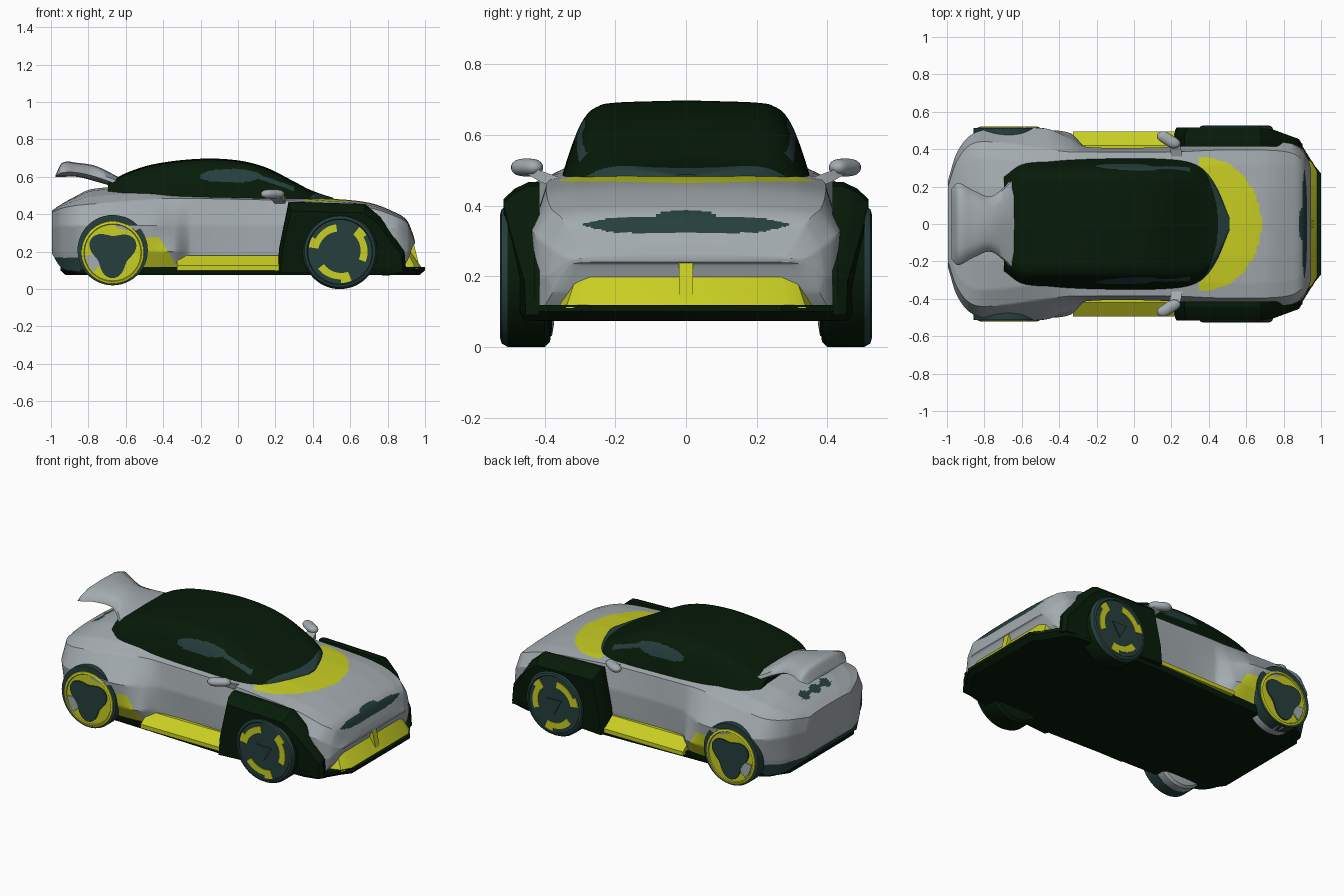
import bpy, bmesh, math
from math import sin, cos, pi, radians

if "Cube" in bpy.data.objects:
    bpy.data.objects.remove(bpy.data.objects["Cube"])


def mat(name, col):
    m = bpy.data.materials.new(name)
    m.diffuse_color = (*col, 1)
    m.use_nodes = True
    m.node_tree.nodes["Principled BSDF"].inputs["Base Color"].default_value = m.diffuse_color
    return m


GREY = mat("silver_grey", (0.37, 0.41, 0.43))
DARK = mat("dark_green", (0.002, 0.0105, 0.0025))
YEL = mat("lime_yellow", (0.58, 0.62, 0.016))
TEAL = mat("dark_teal", (0.019, 0.050, 0.048))


def smooth(rows, n):
    """Resample rows (first value is the position) with a smooth curve."""
    def tangent(i):
        a, b = rows[max(i - 1, 0)], rows[min(i + 1, len(rows) - 1)]
        return [(q - p) / (b[0] - a[0]) for p, q in zip(a, b)]
    out = []
    for i in range(len(rows) - 1):
        a, b, ta, tb = rows[i], rows[i + 1], tangent(i), tangent(i + 1)
        h = b[0] - a[0]
        for k in range(n):
            t = k / n
            out.append([a[0] + h * t] + [
                (2*t**3 - 3*t*t + 1) * a[j] + (t**3 - 2*t*t + t) * h * ta[j]
                + (3*t*t - 2*t**3) * b[j] + (t**3 - t*t) * h * tb[j]
                for j in range(1, len(a))])
    out.append(list(rows[-1]))
    return out


def finish(name, bm, mats, rule=None, angle=32):
    bmesh.ops.recalc_face_normals(bm, faces=bm.faces)
    bm.normal_update()
    if rule:
        for f in bm.faces:
            f.material_index = rule(f.calc_center_median(), f.normal)
    me = bpy.data.meshes.new(name)
    bm.to_mesh(me)
    bm.free()
    ob = bpy.data.objects.new(name, me)
    bpy.context.collection.objects.link(ob)
    for m in mats:
        me.materials.append(m)
    bpy.ops.object.select_all(action='DESELECT')
    ob.select_set(True)
    bpy.context.view_layer.objects.active = ob
    bpy.ops.object.shade_smooth_by_angle(angle=radians(angle))
    return ob


def loft(name, rings, mats, rule=None, angle=32):
    """Skin closed rings of points and cap both ends."""
    bm = bmesh.new()
    vs = [[bm.verts.new(p) for p in r] for r in rings]
    n = len(vs[0])
    for a, b in zip(vs, vs[1:]):
        for i in range(n):
            j = (i + 1) % n
            bm.faces.new((a[i], a[j], b[j], b[i]))
    bm.faces.new(vs[0])
    bm.faces.new(vs[-1][::-1])
    return finish(name, bm, mats, rule, angle)


def mirrored(x, half):
    """Full cross-section from a half one that starts and ends at y = 0."""
    return [(x, y, z) for y, z in half] + [(x, -y, z) for y, z in half[-2:0:-1]]


def densify(pts, n):
    out = []
    for a, b in zip(pts, pts[1:]):
        out += [tuple(p + (q - p) * k / n for p, q in zip(a, b)) for k in range(n)]
    return out + [pts[-1]]


def flat(name, outlines, mats):
    """Stack of half outlines (z, [(x, y)...]) mirrored across y."""
    return loft(name, [[(x, y, z) for x, y in o] + [(x, -y, z) for x, y in o[::-1]]
                       for z, o in outlines], mats)


def plate(name, pts, y0, y1, m):
    return loft(name, [[(x, y, z) for x, z in pts] for y in (y0, y1)], [m])


# Body shell: x, floor z, floor w, sill w, sill z, waist w, waist z, shoulder w, shoulder z, centre z
body = [
    (-.995, .19, .18, .20, .22, .23, .33, .20, .41, .42),
    (-.95, .12, .32, .35, .19, .375, .34, .33, .43, .45),
    (-.88, .09, .41, .44, .20, .47, .34, .42, .445, .49),
    (-.78, .08, .44, .495, .20, .505, .34, .44, .455, .535),
    (-.47, .08, .44, .50, .20, .51, .34, .40, .48, .55),
    (-.34, .08, .43, .485, .20, .455, .34, .385, .485, .53),
    (-.25, .08, .40, .41, .20, .412, .34, .385, .485, .52),
    (.20, .08, .40, .41, .20, .412, .34, .385, .475, .505),
    (.45, .08, .42, .42, .20, .43, .34, .395, .46, .487),
    (.70, .08, .42, .43, .20, .435, .34, .395, .435, .462),
    (.84, .08, .42, .43, .20, .43, .32, .38, .39, .41),
    (.905, .15, .38, .395, .20, .385, .28, .34, .35, .365),
    (.935, .23, .33, .335, .24, .335, .25, .30, .275, .295),
    (.945, .24, .29, .30, .245, .30, .25, .28, .255, .26)]


def body_ring(r):
    x, zb, wf, ws, zs, ww, zw, wt, zt, zc = r
    d = zc - zt
    return mirrored(x, densify([(0, zb), (wf, zb), (ws, zs), (ww, zw), (wt, zt),
                                (.8 * wt, zt + .5 * d), (.45 * wt, zt + .88 * d), (0, zc)], 11))


def body_colour(c, n):
    x, y, z = c.x, abs(c.y), c.z
    if z < .1 or (n.z < -.8 and z < .2):
        return 1
    if x < -.8 and z < .17:
        return 3
    if x > .34 and n.z > .6 and ((x - .36) / .32) ** 2 + (y / .358) ** 2 < 1:
        return 2                                    # hood panel
    if -.5 < x < .24 and z < (.27 if x < -.35 - (z - .16) * .6 else .135 if x < -.26 else .18):
        return 2                                    # sill paint
    if x > .85 and n.x > .3 and ((y / .09) ** 4 + ((z - .36) / .026) ** 2 < 1
                                 or y < .29 and .345 - .022 * min(1, (.30 - y) / .1) < z < .367 - max(0, y - .2) * .2):
        return 3                                    # front light band
    if -.93 < x < -.85 and n.z > .5 and y < .14 and abs(x + .89) < .02 + .012 * cos(y * 60):
        return 3                                    # rear deck marks
    return 0


loft("body_shell", [body_ring(r) for r in smooth(body, 17)], [GREY, DARK, YEL, TEAL], body_colour)

# Glass canopy: x, half width, base z, top z
canopy = [(-.695, .27, .50, .568), (-.60, .335, .475, .62), (-.45, .347, .47, .668),
          (-.20, .355, .47, .697), (0, .355, .47, .688), (.15, .353, .47, .65),
          (.30, .341, .46, .575), (.38, .30, .46, .533), (.45, .20, .46, .507), (.51, .04, .46, .488)]
arch = smooth([(0, 1), (.5, .895), (.79, .805), (.925, .70), (.975, .53), (1, 0)], 12)


def canopy_colour(c, n):
    x, y, z = c.x, abs(c.y), c.z
    if x + .9 * y * y > .45:
        return 1
    # Side window, with a thin tail along the windscreen pillar
    if y > .25 and (((x + .04) / .165) ** 2 + ((z - .605) / .037) ** 2 < 1
                    or .03 < x < .3 and abs(z - (.63 - .35 * (x - .03))) < .012):
        return 1
    return 0


loft("canopy", [mirrored(x, [(0, zb)] + [(w * f, zb + (zt - zb) * t) for t, f in arch[:-1]] + [(0, zt)])
                for x, w, zb, zt in smooth(canopy, 14)], [DARK, TEAL], canopy_colour)

# Floor pan with front splitter
pan = [(-.95, .30), (-.88, .40), (-.78, .455), (-.3, .47), (.25, .49), (.8, .47), (.88, .45), (.96, .32), (1.0, .27)]
flat("floor_pan", [(.075, [(x * .97, y * .97) for x, y in pan]), (.10, pan), (.118, pan)], [DARK])

# Yellow front intake and its centre strut
flat("front_intake", [(.11, [(.85, .37), (.95, .34), (.985, .28)]),
                      (.14, [(.85, .36), (.935, .33), (.965, .28)]),
                      (.20, [(.85, .33), (.905, .31), (.922, .27)]),
                      (.245, [(.85, .33), (.905, .31), (.925, .27)])], [YEL])
flat("intake_strut", [(.12, [(.9, .02), (.97, .02)]), (.243, [(.9, .02), (.94, .02)])], [YEL])

# Ducktail spoiler: x, half width, bottom z, top z
tail = [(-.975, .19, .600, .612), (-.94, .22, .60, .675), (-.86, .18, .60, .675),
        (-.76, .15, .575, .658), (-.64, .25, .54, .60)]
loft("spoiler", [mirrored(x, [(0, a), (w * .7, a + .005), (w, a + (b - a) * .3), (w * .95, a + (b - a) * .6),
                              (w * .6, b - .004), (0, b)]) for x, w, a, b in smooth(tail, 6)], [GREY], angle=60)


def circle(x, y, z, r, n=56):
    return [(x + r * cos(2 * pi * k / n), y, z + r * sin(2 * pi * k / n)) for k in range(n)]


def wheel(name, s, x, z, r, tyre, face, dy=0):
    prof = [(.38, .75), (.385, .93), (.40, 1), (.505, 1), (.522, .95), (.526, .88), (.520, .86)]
    loft(name, [circle(x, s * (y + dy), z, r * f) for y, f in prof], [tyre, face],
         lambda c, n: int(abs(c.y) > .505 + dy and math.hypot(c.x - x, c.z - z) < .985 * r))


def blade(name, s, x, z, a0, a1, r0, r1, taper, m, dy=0):
    """Curved spoke plate that sweeps outward."""
    ang = [radians(a0 + (a1 - a0) * k / 10) for k in range(11)]
    out = [(x + r1 * cos(a), z + r1 * sin(a)) for a in ang]
    inn = [(x + (r0 - taper * k / 10) * cos(a), z + (r0 - taper * k / 10) * sin(a)) for k, a in enumerate(ang)]
    plate(name, out + inn[::-1], s * (.517 + dy), s * (.525 + dy), m)


FX, FZ, RX, RZ = .545, .2, -.67, .195
fender = [(.21, .09), (.22, .22), (.27, .467), (.68, .455), (.76, .385), (.89, .20), (.90, .09)]
for s, side in ((-1, "right"), (1, "left")):
    # Dark front fender, its outer face tapering inward to the nose
    rings = []
    for y, dx, top in ((.415, 0, 1), (.445, 0, 1), (.485, .005, .95), (.517, .025, .87)):
        rings.append([(.55 + (x - .55) * (1 - dx * 2), s * max(min(y, .43), y - max(0, x - .72) * .35),
                       .09 + (z - .09) * top) for x, z in fender])
    loft("front_fender_" + side, rings, [DARK], angle=20)

    # Wheels, rear arch and rim details
    wheel("front_wheel_" + side, s, FX, FZ, .20, DARK, TEAL)
    wheel("rear_wheel_" + side, s, RX, RZ, .175, GREY, YEL, -.006)
    loft("rear_arch_" + side, [circle(RX, s * y, .208, .188) for y in (.44, .513)], [TEAL])
    for k in range(3):
        blade(f"front_rim_blade_{k}_{side}", s, FX, FZ, 98 + 120 * k, 172 + 120 * k, .108, .148, -.008, YEL)
        blade(f"front_rim_hook_{k}_{side}", s, FX, FZ, 152 + 120 * k, 172 + 120 * k, .118, .168, 0, YEL)
    blade("rear_rim_patch_" + side, s, RX, RZ, 185, 225, .085, .145, 0, GREY, -.004)
    tri = [(RX + (.113 + .024 * cos(3 * (a - .5))) * cos(a), RZ + (.113 + .024 * cos(3 * (a - .5))) * sin(a))
           for a in (2 * pi * k / 48 for k in range(48))]
    plate("rear_rim_centre_" + side, tri, s * .513, s * .522, TEAL)
    plate("front_hub_" + side, [(FX + .06 * cos(k * 2 * pi / 3 + .5), FZ + .06 * sin(k * 2 * pi / 3 + .5))
                                for k in range(3)], s * .517, s * .526, TEAL)

    # Yellow side sill
    loft("side_sill_" + side, [[(x, s * y, z) for y, z in
                                ((.38, .10), (.495, .10), (.495, .125), (.42, .18), (.38, .18))]
                               for x in (-.325, .25)], [YEL])

    # Wing mirror: swept oval head and arm
    head = []
    for k in range(13):
        t = -1 + 2 * k / 12
        w = max(.3, (1 - t ** 4) ** .5)
        cx, cy = .185 - .055 * t, .45 + .036 * t
        head.append([(cx + .024 * w * cos(a), s * (cy + .022 * w * cos(a)), .508 + .025 * w * sin(a))
                     for a in (2 * pi * j / 16 for j in range(16))])
    loft("mirror_head_" + side, head, [GREY], angle=60)
    loft("mirror_arm_" + side, [[(x + dx, s * y, z + dz) for dx, dz in
                                 ((-.03, -.016), (.03, -.016), (.03, .016), (-.03, .016))]
                                for x, y, z in ((.23, .36, .465), (.22, .41, .482), (.195, .45, .505))], [GREY])
